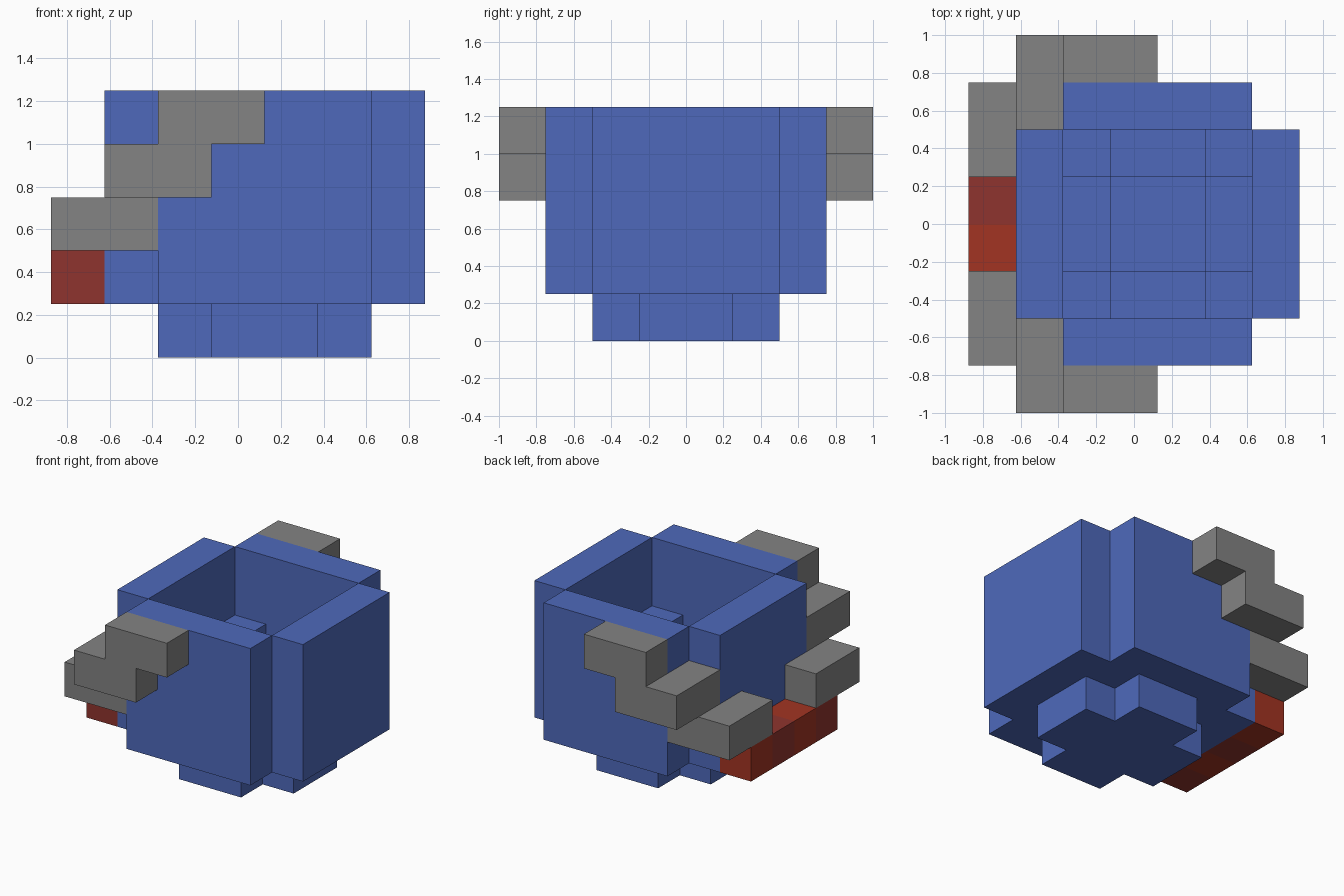
import bpy, bmesh, math

default = bpy.data.objects.get("Cube")
if default:
    bpy.data.objects.remove(default, do_unlink=True)

STEP = 0.25                      # size of one block
ORIGIN = (-0.875, -1.0, 0.0)     # corner of the block grid


def srgb(r, g, b):
    return tuple(c / 255 / 12.92 if c <= 10 else ((c / 255 + 0.055) / 1.055) ** 2.4
                 for c in (r, g, b)) + (1.0,)


def material(name, color):
    m = bpy.data.materials.new(name)
    m.use_nodes = True
    m.diffuse_color = color
    m.node_tree.nodes["Principled BSDF"].inputs["Base Color"].default_value = color
    return m


BLUE = material("blue", srgb(78, 105, 187))
GREY = material("grey", srgb(131, 131, 131))
RED = material("bright_red", srgb(162, 52, 34))
DARK = material("dark_red", srgb(143, 52, 46))


def cells(boxes):
    """Blocks covered by (x0, x1, y0, y1, z0, z1) grid ranges."""
    return {(i, j, k) for a, b, c, d, e, f in boxes
            for i in range(a, b) for j in range(c, d) for k in range(e, f)}


def mirror_y(boxes):
    return [(a, b, 8 - d, 8 - c, e, f) for a, b, c, d, e, f in boxes]


parts = {
    # stepped foot and bowl
    "foot": (BLUE, [(2, 6, 3, 5, 0, 1), (3, 5, 2, 6, 0, 1)]),
    "right_wall": (BLUE, [(1, 2, 2, 6, 1, 5)]),
    "left_wall": (BLUE, [(6, 7, 2, 6, 1, 5)]),
    "inner_ledge": (BLUE, [(2, 6, 2, 3, 1, 2), (2, 6, 5, 6, 1, 2),
                           (2, 3, 3, 5, 1, 2), (5, 6, 3, 5, 1, 2)]),
    "inner_corners": (BLUE, [(x, x + 1, y, y + 1, 2, 3) for x in (2, 5) for y in (2, 5)]),
}

# front and back walls with the strap descending around the side
wall = [(2, 6, 1, 2, 1, 5)]
strap = {
    "upper": [(2, 4, 0, 1, 4, 5)],
    "middle": [(1, 2, 0, 2, 3, 4), (2, 3, 0, 1, 3, 4)],
    "lower": [(0, 1, 1, 3, 2, 3), (1, 2, 1, 2, 2, 3)],
}
for side, flip in (("front", list), ("back", mirror_y)):
    parts[side + "_wall"] = (BLUE, flip(wall))
    for level, boxes in strap.items():
        parts[f"{side}_strap_{level}"] = (GREY, flip(boxes))

# band of alternating red blocks
for n in range(4):
    parts[f"red_block_{n + 1}"] = (RED if n % 2 else DARK, [(0, 1, n + 2, n + 3, 1, 2)])

occupied = set().union(*(cells(boxes) for _, boxes in parts.values()))


def build(name, mat, boxes):
    """Skin the exposed sides of a part's blocks and merge flat areas."""
    bm = bmesh.new()
    for cell in cells(boxes):
        for axis in range(3):
            u, v = (axis + 1) % 3, (axis + 2) % 3
            for side in (0, 1):
                near = list(cell)
                near[axis] += 2 * side - 1
                if tuple(near) in occupied:
                    continue
                ring = []
                for du, dv in ((0, 0), (1, 0), (1, 1), (0, 1)):
                    p = list(cell)
                    p[axis] += side
                    p[u] += du
                    p[v] += dv
                    ring.append(bm.verts.new([o + STEP * c for o, c in zip(ORIGIN, p)]))
                bm.faces.new(ring if side else ring[::-1])
    bmesh.ops.remove_doubles(bm, verts=bm.verts, dist=0.001)
    bmesh.ops.dissolve_limit(bm, angle_limit=math.radians(1), verts=bm.verts, edges=bm.edges)
    mesh = bpy.data.meshes.new(name)
    bm.to_mesh(mesh)
    bm.free()
    mesh.materials.append(mat)
    bpy.context.collection.objects.link(bpy.data.objects.new(name, mesh))


for name, (mat, boxes) in parts.items():
    build(name, mat, boxes)
